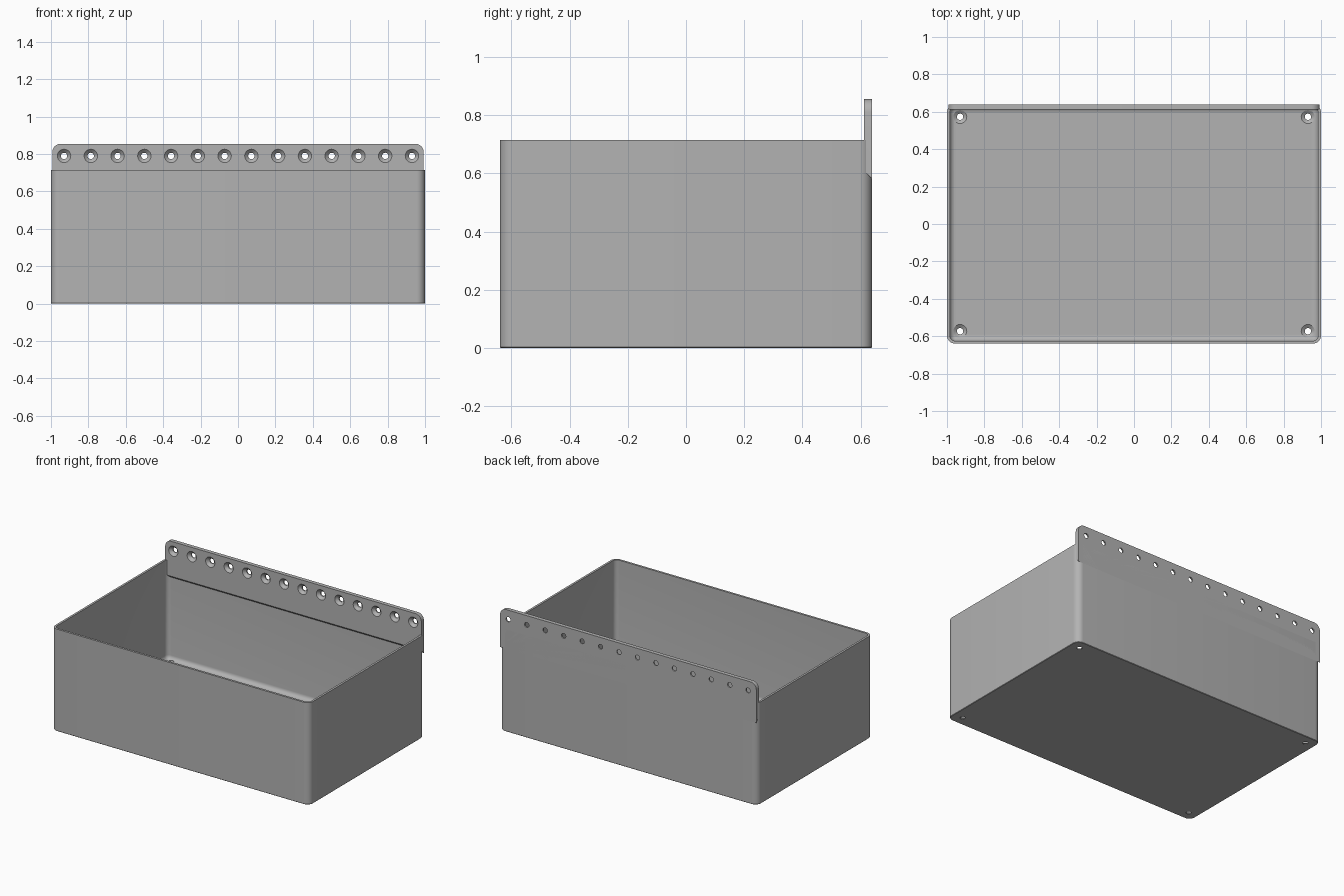
import bpy, bmesh, math
from mathutils import Matrix

if "Cube" in bpy.data.objects:
    bpy.data.objects.remove(bpy.data.objects["Cube"], do_unlink=True)

HX, HY, HEIGHT = 1.0, 0.64, 0.715
WALL, CORNER = 0.015, 0.045
FLOOR, FILLET = 0.02, 0.03
HOLE, SINK = 0.017, 0.036
ARC = 8

grey = bpy.data.materials.new("grey plastic")
grey.use_nodes = True
colour = (0.45, 0.45, 0.45, 1)
grey.diffuse_color = colour
grey.node_tree.nodes["Principled BSDF"].inputs["Base Color"].default_value = colour


def finish(bm, name):
    bmesh.ops.recalc_face_normals(bm, faces=bm.faces)
    mesh = bpy.data.meshes.new(name)
    bm.to_mesh(mesh)
    bm.free()
    obj = bpy.data.objects.new(name, mesh)
    bpy.context.collection.objects.link(obj)
    mesh.materials.append(grey)
    return obj


def ring(bm, inset, z):
    """Rounded rectangle of vertices, inset from the outer outline."""
    r = max(CORNER - inset, 0.004)
    cx, cy = HX - inset - r, HY - inset - r
    verts = []
    for k, (sx, sy) in enumerate([(1, 1), (-1, 1), (-1, -1), (1, -1)]):
        for i in range(ARC + 1):
            a = math.pi / 2 * (k + i / ARC)
            verts.append(bm.verts.new((sx * cx + r * math.cos(a), sy * cy + r * math.sin(a), z)))
    return verts


def countersink(bm, matrix, depth):
    """Screw hole cutter: mouth at local z = 0, running down local -z."""
    cone = SINK - HOLE
    profile = [(SINK, 0.01), (SINK, 0), (HOLE, -min(cone, depth * 0.7)), (HOLE, -depth - 0.02)]
    loops = []
    for r, z in profile:
        loops.append([bm.verts.new(matrix @ Matrix.Rotation(math.tau * i / 24, 4, "Z")
                      @ Matrix.Translation((r, 0, z)).to_translation()) for i in range(24)])
    bridge(bm, loops)


def bridge(bm, loops):
    """Skin a stack of loops and cap both ends."""
    for a, b in zip(loops, loops[1:]):
        for i in range(len(a)):
            j = (i + 1) % len(a)
            bm.faces.new((a[i], a[j], b[j], b[i]))
    bm.faces.new(loops[0])
    bm.faces.new(loops[-1])


def cut(obj, cutter):
    cutter.hide_render = True
    mod = obj.modifiers.new("screw holes", "BOOLEAN")
    mod.operation, mod.solver, mod.object = "DIFFERENCE", "EXACT", cutter
    bpy.context.view_layer.objects.active = obj
    bpy.ops.object.select_all(action="DESELECT")
    obj.select_set(True)
    bpy.ops.object.modifier_apply(modifier=mod.name)
    bpy.data.objects.remove(cutter, do_unlink=True)
    bpy.ops.object.shade_smooth_by_angle(angle=math.radians(25))


# Open bin: outer wall, rim, inner wall and filleted floor
bm = bmesh.new()
loops = [ring(bm, 0.003, 0), ring(bm, 0, 0.003), ring(bm, 0, HEIGHT), ring(bm, WALL, HEIGHT)]
for i in range(7):
    a = math.pi / 2 * i / 6
    loops.append(ring(bm, WALL + FILLET * (1 - math.cos(a)), FLOOR + FILLET * (1 - math.sin(a))))
bridge(bm, loops)
bin_body = finish(bm, "bin")

# Countersunk holes in the floor corners
bm = bmesh.new()
for x in (-0.93, 0.93):
    for y in (-0.573, 0.573):
        countersink(bm, Matrix.Translation((x, y, FLOOR)), FLOOR)
cut(bin_body, finish(bm, "floor_hole_cutter"))

# Hanging strip: rounded top corners, bevelled lower edge
W, TOP, R, FRONT = 0.993, 0.855, 0.045, 0.612
outline = [(-W, None), (W, None)]
for cx, start in ((W - R, 0), (R - W, math.pi / 2)):
    for i in range(ARC + 1):
        a = start + math.pi / 2 * i / ARC
        outline.append((cx + R * math.cos(a), TOP - R + R * math.sin(a)))
bm = bmesh.new()
bridge(bm, [[bm.verts.new((x, y, low if z is None else z)) for x, z in outline]
            for y, low in ((FRONT, 0.61), (HY, 0.58))])
strip = finish(bm, "hanging_strip")

# Row of countersunk holes along the strip
bm = bmesh.new()
for i in range(14):
    x = -0.93 + 1.86 * i / 13
    face = Matrix.Translation((x, FRONT, 0.79)) @ Matrix.Rotation(math.pi / 2, 4, "X")
    countersink(bm, face, HY - FRONT)
cut(strip, finish(bm, "strip_hole_cutter"))
